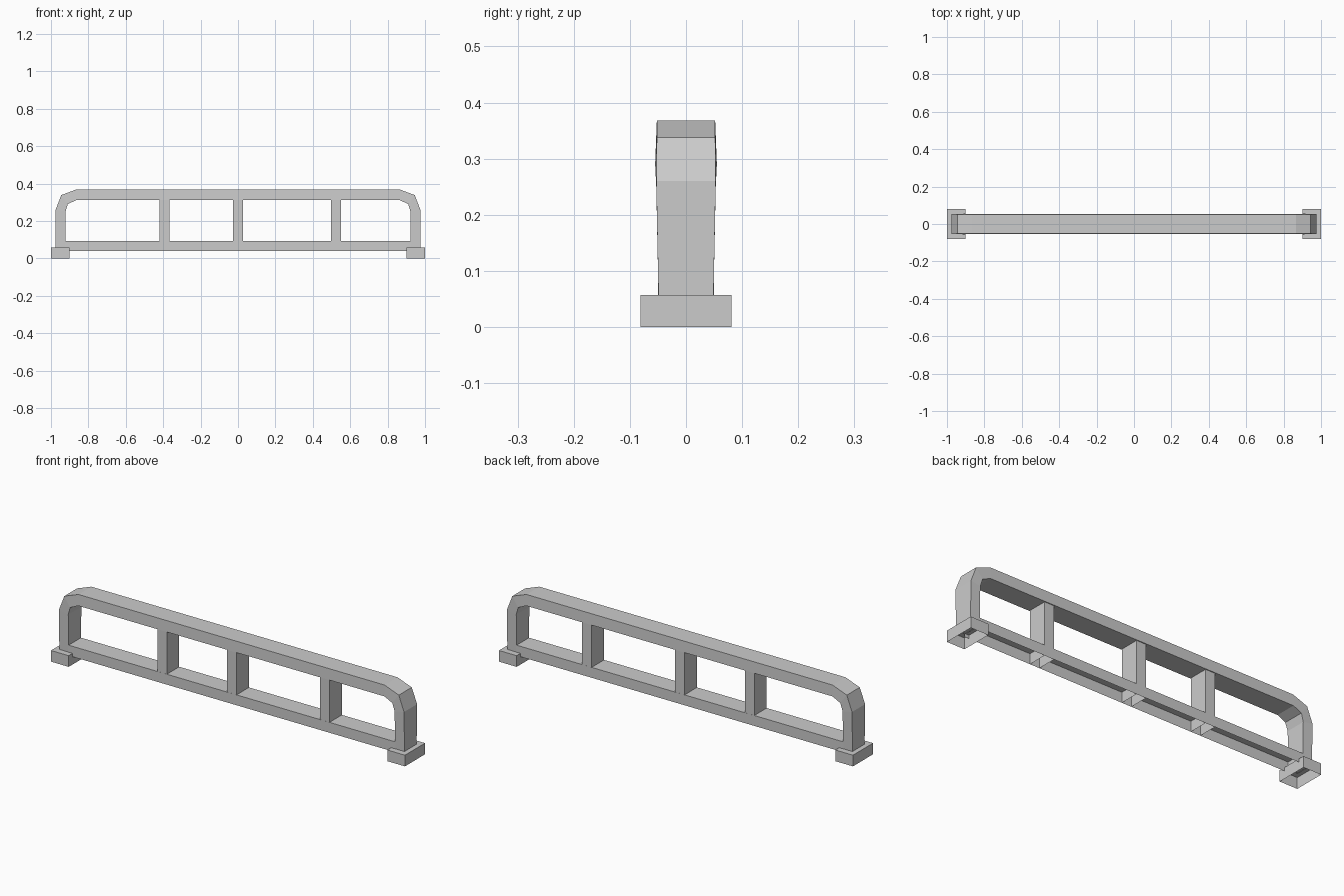
import bpy, bmesh

if "Cube" in bpy.data.objects:
    bpy.data.objects.remove(bpy.data.objects["Cube"])


def finish(name, bm):
    bmesh.ops.recalc_face_normals(bm, faces=bm.faces)
    mesh = bpy.data.meshes.new(name)
    bm.to_mesh(mesh)
    bm.free()
    obj = bpy.data.objects.new(name, mesh)
    bpy.context.collection.objects.link(obj)
    return obj


def open_box(name, x0, x1, half_y, z0, z1, drop_top=False, drop_ends=False):
    """Box without its hidden underside (and optionally without top or ends)."""
    bm = bmesh.new()
    bmesh.ops.create_cube(bm, size=1)
    bm.normal_update()
    gone = [f for f in bm.faces if f.normal.z < -0.5
            or (drop_top and f.normal.z > 0.5)
            or (drop_ends and abs(f.normal.x) > 0.5)]
    bmesh.ops.delete(bm, geom=gone, context='FACES')
    for v in bm.verts:
        v.co = (x1 if v.co.x > 0 else x0,
                half_y if v.co.y > 0 else -half_y,
                z1 if v.co.z > 0 else z0)
    # Keep outward normals (open shells recalculate consistently)
    return finish(name, bm)


# Arched hoop: stations of outer (x, z, half depth) and inner (x, z, half depth)
half = [
    ((0.975, 0.055, 0.049), (0.922, 0.055, 0.049)),
    ((0.975, 0.26, 0.053), (0.922, 0.25, 0.053)),
    ((0.945, 0.338, 0.052), (0.91, 0.29, 0.055)),
    ((0.865, 0.368, 0.052), (0.865, 0.311, 0.054)),
]
mirrored = [tuple((-x, z, d) for x, z, d in s) for s in reversed(half)]
bm = bmesh.new()
rings = []
for (ox, oz, od), (ix, iz, idp) in half + mirrored:
    rings.append([bm.verts.new(p) for p in (
        (ox, -od, oz), (ox, od, oz), (ix, idp, iz), (ix, -idp, iz))])
for a, b in zip(rings, rings[1:]):
    for i in range(4):
        j = (i + 1) % 4
        bm.faces.new((a[i], a[j], b[j], b[i]))
finish("hoop_frame", bm)

# Lower rail: channel open underneath
open_box("lower_rail", -0.925, 0.925, 0.05, 0.04, 0.093, drop_ends=True)

# Unevenly spaced uprights running down through the rail
for i, x in enumerate((-0.394, 0.0, 0.525)):
    open_box(f"upright_{i + 1}", x - 0.027, x + 0.027, 0.0495, 0.04, 0.311,
             drop_top=True)

# Hollow end feet
for side, x in (("left", -0.95), ("right", 0.95)):
    open_box(f"{side}_foot", x - 0.05, x + 0.05, 0.081, 0.0, 0.057)
